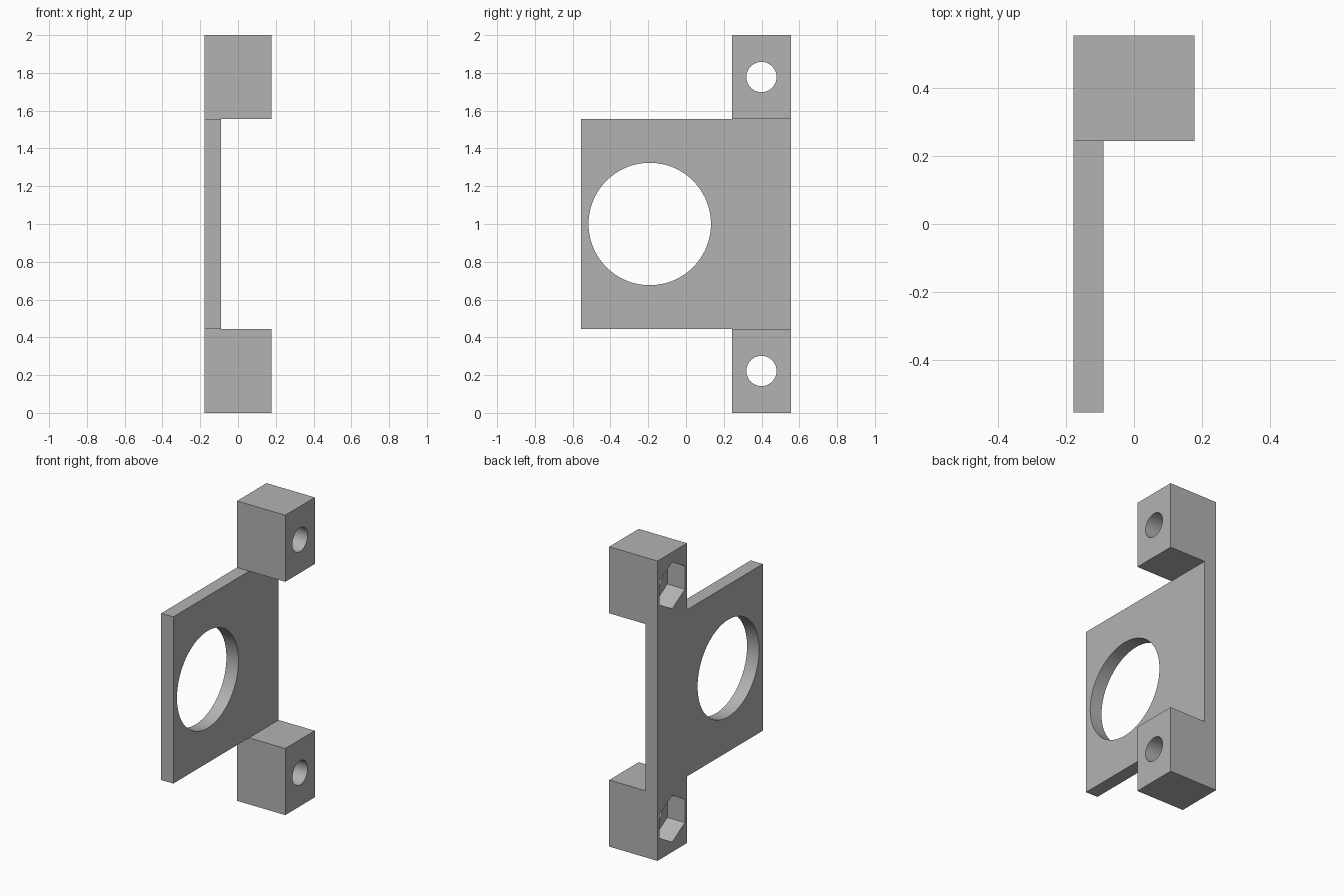
import bpy, bmesh
from math import pi, radians
from mathutils import Matrix, Vector

cube = bpy.data.objects.get("Cube")
if cube:
    bpy.data.objects.remove(cube, do_unlink=True)

# Main dimensions
WIDTH, PLATE, LUG_DEPTH = 0.356, 0.089, 0.311
HALF_Y, TOP, LUG_H = 0.555, 2.0, 0.444
LEFT_X = -WIDTH / 2
LUG_Y = HALF_Y - LUG_DEPTH
LUG_MID_Y = HALF_Y - LUG_DEPTH / 2

grey = bpy.data.materials.new("plain grey")
grey.use_nodes = True
grey.diffuse_color = (0.45, 0.45, 0.45, 1)
grey.node_tree.nodes["Principled BSDF"].inputs["Base Color"].default_value = (0.45, 0.45, 0.45, 1)


def add_object(name, bm):
    mesh = bpy.data.meshes.new(name)
    bmesh.ops.recalc_face_normals(bm, faces=bm.faces[:])
    bm.to_mesh(mesh)
    bm.free()
    obj = bpy.data.objects.new(name, mesh)
    bpy.context.collection.objects.link(obj)
    return obj


def extrude(bm, faces, distance):
    result = bmesh.ops.extrude_face_region(bm, geom=faces)["geom"]
    verts = [g for g in result if isinstance(g, bmesh.types.BMVert)]
    bmesh.ops.translate(bm, verts=verts, vec=Vector((distance, 0, 0)))
    return [g for g in result if isinstance(g, bmesh.types.BMFace)]


# Plate outline: a wide middle with a lug footprint above and below
bm = bmesh.new()
low, high = LUG_H, TOP - LUG_H
outlines = [
    [(-HALF_Y, low), (LUG_Y, low), (HALF_Y, low), (HALF_Y, high), (LUG_Y, high), (-HALF_Y, high)],
    [(LUG_Y, 0), (HALF_Y, 0), (HALF_Y, low), (LUG_Y, low)],
    [(LUG_Y, high), (HALF_Y, high), (HALF_Y, TOP), (LUG_Y, TOP)],
]
for outline in outlines:
    bm.faces.new([bm.verts.new((LEFT_X, y, z)) for y, z in outline])
bmesh.ops.remove_doubles(bm, verts=bm.verts[:], dist=0.0001)

# Give the plate its thickness, then raise the two lugs
front = extrude(bm, bm.faces[:], PLATE)
lugs = [f for f in front if abs(f.calc_center_median().z - TOP / 2) > TOP / 4]
extrude(bm, lugs, WIDTH - PLATE)
bmesh.ops.recalc_face_normals(bm, faces=bm.faces[:])
bmesh.ops.dissolve_limit(bm, angle_limit=radians(1), verts=bm.verts[:], edges=bm.edges[:])
bracket = add_object("mounting_bracket", bm)
bracket.data.materials.append(grey)


def cut(name, sides, radius, start, end, y, z):
    """Cut a prism running along x out of the bracket; one corner points up."""
    bm = bmesh.new()
    place = Matrix.Translation(((start + end) / 2, y, z)) @ Matrix.Rotation(pi / 2, 4, "Y")
    spin = Matrix.Rotation(pi / 2, 4, "Z")
    bmesh.ops.create_cone(bm, cap_ends=True, segments=sides, radius1=radius,
                          radius2=radius, depth=end - start)
    # Normalise the orientation so that a corner sits at local x
    first = max(bm.verts, key=lambda v: v.co.x)
    if abs(first.co.x - radius) > 0.0001:
        bmesh.ops.transform(bm, matrix=spin, verts=bm.verts[:])
    bmesh.ops.transform(bm, matrix=place, verts=bm.verts[:])
    cutter = add_object(name, bm)
    cutter.data.materials.append(grey)
    cutter.hide_render = True
    mod = bracket.modifiers.new(name, "BOOLEAN")
    mod.operation, mod.solver, mod.object = "DIFFERENCE", "EXACT", cutter
    bpy.ops.object.modifier_apply(modifier=name)
    bpy.data.objects.remove(cutter, do_unlink=True)


bpy.ops.object.select_all(action="DESELECT")
bpy.context.view_layer.objects.active = bracket
bracket.select_set(True)

# Large round opening, then a bolt hole and hexagonal nut pocket per lug
cut("round_opening", 96, 0.324, -0.3, 0.3, -0.192, TOP / 2)
for label, z in (("lower", LUG_H / 2), ("upper", TOP - LUG_H / 2)):
    cut(label + "_bolt_hole", 48, 0.08, -0.3, 0.3, LUG_MID_Y, z)
    cut(label + "_nut_pocket", 6, 0.155, -0.3, LEFT_X + 0.13, LUG_MID_Y, z)

bpy.ops.object.shade_smooth_by_angle(angle=radians(30))
